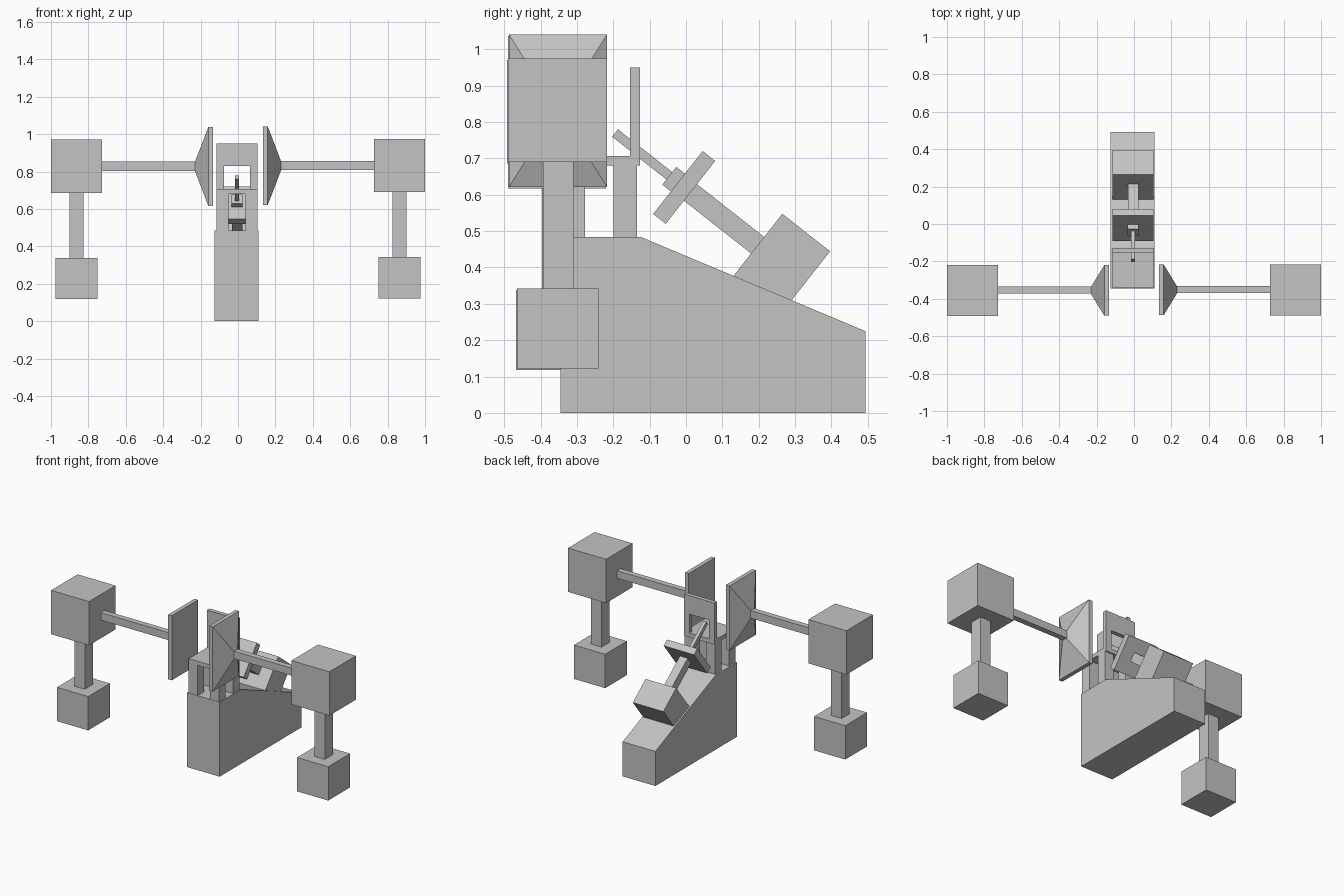
import bpy, bmesh, math
from mathutils import Matrix, Vector

cube = bpy.data.objects.get("Cube")
if cube:
    bpy.data.objects.remove(cube, do_unlink=True)

grey = bpy.data.materials.new("plain grey")
grey.use_nodes = True
grey.diffuse_color = (0.55, 0.55, 0.55, 1)
grey.node_tree.nodes["Principled BSDF"].inputs["Base Color"].default_value = grey.diffuse_color

MID = -0.005  # centre line of the cockpit


def finish(name, bm):
    bmesh.ops.recalc_face_normals(bm, faces=bm.faces)
    mesh = bpy.data.meshes.new(name)
    bm.to_mesh(mesh)
    bm.free()
    mesh.materials.append(grey)
    obj = bpy.data.objects.new(name, mesh)
    bpy.context.collection.objects.link(obj)
    return obj


def box(name, x, y, z, frame=None):
    """Box from (low, high) pairs, optionally placed in a tilted frame."""
    bm = bmesh.new()
    bmesh.ops.create_cube(bm, size=1)
    for v in bm.verts:
        v.co = Vector([(lo + hi) / 2 + c * (hi - lo)
                       for c, (lo, hi) in zip(v.co, (x, y, z))])
    if frame:
        bm.transform(frame)
    return finish(name, bm)


def prism(name, outline, axis, lo, hi):
    """Extrude a 2D outline along x (axis 0) or y (axis 1)."""
    bm = bmesh.new()
    pts = [(lo, a, b) if axis == 0 else (a, lo, b) for a, b in outline]
    face = bm.faces.new([bm.verts.new(p) for p in pts])
    ext = bmesh.ops.extrude_face_region(bm, geom=[face])
    step = Vector((hi - lo, 0, 0)) if axis == 0 else Vector((0, hi - lo, 0))
    bmesh.ops.translate(bm, vec=step,
                        verts=[g for g in ext["geom"] if isinstance(g, bmesh.types.BMVert)])
    return finish(name, bm)


# Wedge shaped hull
prism("hull", [(-0.345, 0), (0.493, 0), (0.493, 0.225), (-0.125, 0.484), (-0.345, 0.484)],
      0, MID - 0.12, MID + 0.115)

# Seat on four legs with an open-bottomed backrest
W = 0.11
box("seat", (MID - W, MID + W), (-0.343, -0.127), (0.68, 0.707))
for side, sx in (("right", -1), ("left", 1)):
    xs = sorted((MID + sx * 0.045, MID + sx * W))
    box("front_leg_" + side, xs, (-0.343, -0.278), (0.47, 0.69))
    box("back_leg_" + side, xs, (-0.2, -0.135), (0.47, 0.69))
H = 0.07
prism("backrest", [(MID - W, 0.69), (MID - H, 0.69), (MID - H, 0.83), (MID + H, 0.83),
                   (MID + H, 0.69), (MID + W, 0.69), (MID + W, 0.95), (MID - W, 0.95)],
      1, -0.154, -0.127)

# Tilted control column; local y runs down the axis
tilt = Matrix.Translation((MID, -0.005, 0.62)) @ Matrix.Rotation(math.radians(-38.2), 4, "X")
for name, half_x, half_z, start, end in (
        ("control_rod", 0.011, 0.013, -0.242, -0.03),
        ("rod_collar", 0.03, 0.031, -0.052, -0.015),
        ("control_panel", 0.109, 0.11, -0.022, 0.022),
        ("column_shaft", 0.028, 0.029, 0.015, 0.265),
        ("column_base", 0.11, 0.11, 0.257, 0.424)):
    box(name, (-half_x, half_x), (start, end), (-half_z, half_z), tilt)


# Side arms: tapered shield, strut, upper block, post and lower block
def arm(side, s, dx, dy, dz):
    def part(name, x, y, z):
        box(f"{name}_{side}", sorted(s * c + dx for c in x),
            [c + dy for c in y], [c + dz for c in z])

    part("strut", (0.22, 0.73), (-0.368, -0.331), (0.808, 0.857))
    part("upper_block", (0.727, 1.0), (-0.489, -0.217), (0.69, 0.975))
    part("post", (0.825, 0.9), (-0.393, -0.31), (0.33, 0.7))
    part("lower_block", (0.75, 0.975), (-0.465, -0.241), (0.122, 0.342))

    bm = bmesh.new()
    rings = []
    for x, hy, hz in ((0.133, 0.135, 0.21), (0.159, 0.135, 0.21), (0.23, 0.019, 0.025)):
        rings.append([bm.verts.new((s * x + dx, -0.352 + dy + a * hy, 0.831 + dz + b * hz))
                      for a, b in ((-1, -1), (1, -1), (1, 1), (-1, 1))])
    for low, high in zip(rings, rings[1:]):
        for i in range(4):
            j = (i + 1) % 4
            bm.faces.new((low[i], low[j], high[j], high[i]))
    bm.faces.new(rings[0])
    bm.faces.new(rings[-1])
    finish("shield_" + side, bm)


arm("left", 1, 0, 0, 0)
arm("right", -1, 0, -0.003, -0.004)
